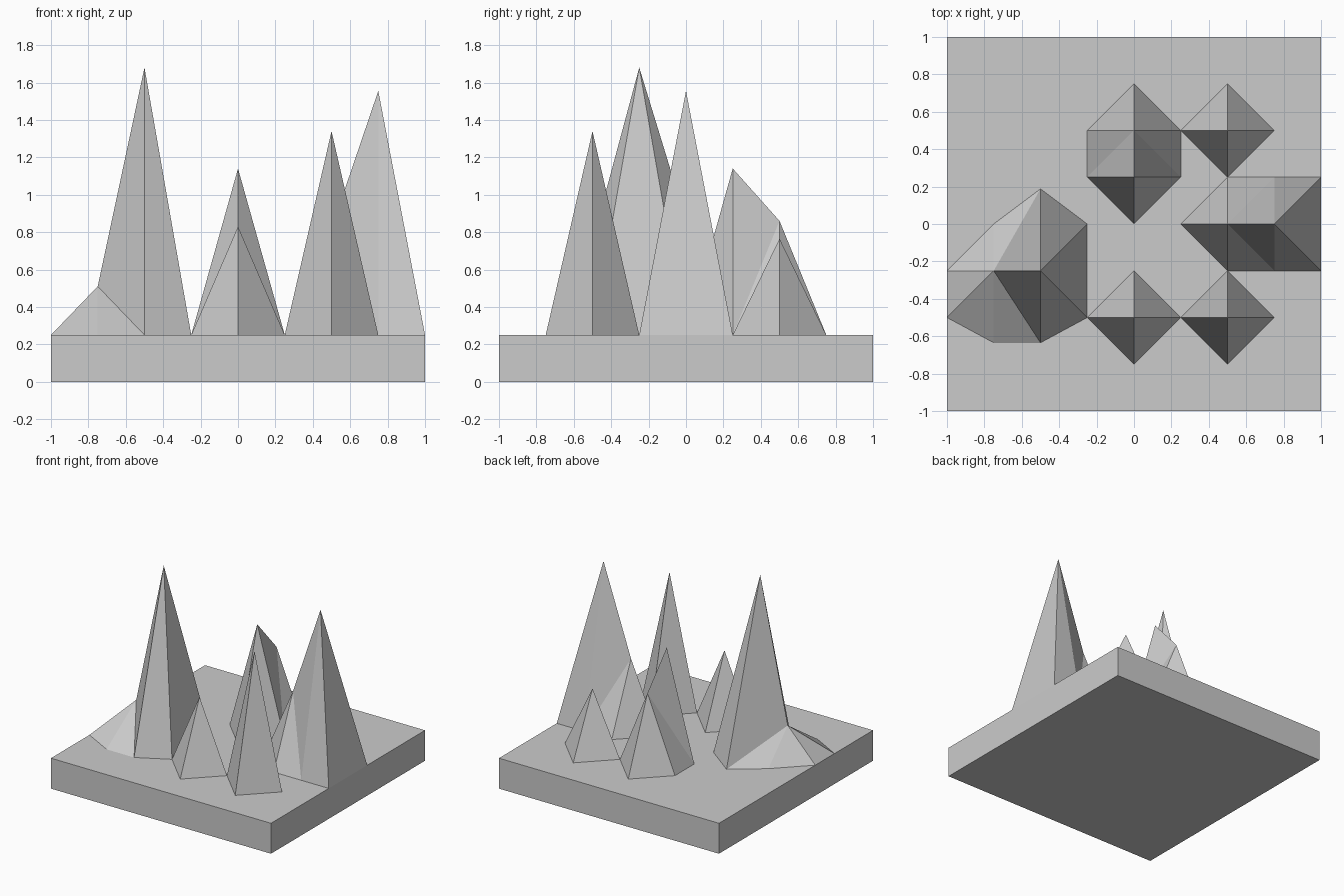
import bpy
import bmesh
from mathutils import Vector
from mathutils.geometry import delaunay_2d_cdt

if "Cube" in bpy.data.objects:
    bpy.data.objects.remove(bpy.data.objects["Cube"])

SLAB = 0.25
points, creases, height = [], [], {}


def point(p, z=SLAB):
    key = (round(p[0], 3), round(p[1], 3))
    if key not in height:
        points.append(key)
        height[key] = z
    return points.index(key)


def massif(peaks, ring):
    """peaks: (x, y, z); ring: (x, y, peaks joined to this foot point)."""
    tops = [point(p[:2], p[2]) for p in peaks]
    feet = [point(r[:2]) for r in ring]
    creases.extend(zip(tops, tops[1:]))
    for i, foot in enumerate(feet):
        creases.append((foot, feet[(i + 1) % len(feet)]))
        creases.extend((foot, tops[k]) for k in ring[i][2])


A, B, AB = (0,), (1,), (0, 1)

# slab corners
corners = [point(c) for c in ((-1, -1), (1, -1), (1, 1), (-1, 1))]

# single four-sided spikes
for x, y, z in ((0, -0.5, 0.83), (0.5, -0.5, 1.34), (0.5, 0.5, 0.765)):
    massif([(x, y, z)], [(x - .25, y, A), (x, y - .25, A),
                         (x + .25, y, A), (x, y + .25, A)])

# tall west peak with low shoulder
massif([(-.75, -.25, .51), (-.5, -.25, 1.68)],
       [(-1, -.25, A), (-1, -.5, A), (-.75, -.635, A), (-.5, -.635, AB),
        (-.25, -.5, B), (-.25, 0, B), (-.5, .188, AB), (-.75, 0, A)])

# north double peak
massif([(0, .25, 1.14), (0, .5, .86)],
       [(-.25, .25, AB), (0, 0, A), (.25, .25, AB),
        (.25, .5, B), (0, .75, B), (-.25, .5, B)])

# east double peak on the slab edge
massif([(.5, 0, .82), (.75, 0, 1.555)],
       [(.25, 0, A), (.5, -.25, A), (.75, -.25, AB), (1, -.25, B),
        (1, .25, B), (.75, .25, AB), (.5, .25, A)])

# triangulated top surface
co, _, tris, *_ = delaunay_2d_cdt([Vector(p) for p in points], creases, [], 0, 1e-5)
bm = bmesh.new()
verts = [bm.verts.new((v.x, v.y, height.get((round(v.x, 3), round(v.y, 3)), SLAB)))
         for v in co]
for t in tris:
    bm.faces.new([verts[i] for i in t])

# slab sides and underside
rim = [e for e in bm.edges if e.is_boundary]
ext = bmesh.ops.extrude_edge_only(bm, edges=rim)["geom"]
for v in ext:
    if isinstance(v, bmesh.types.BMVert):
        v.co.z = 0
bottom = [e for e in ext if isinstance(e, bmesh.types.BMEdge)
          and all(v.co.z == 0 for v in e.verts)]
bmesh.ops.contextual_create(bm, geom=bottom)
bmesh.ops.recalc_face_normals(bm, faces=bm.faces)

mesh = bpy.data.meshes.new("spiky_terrain")
bm.to_mesh(mesh)
bm.free()
bpy.context.collection.objects.link(bpy.data.objects.new("spiky_terrain", mesh))
